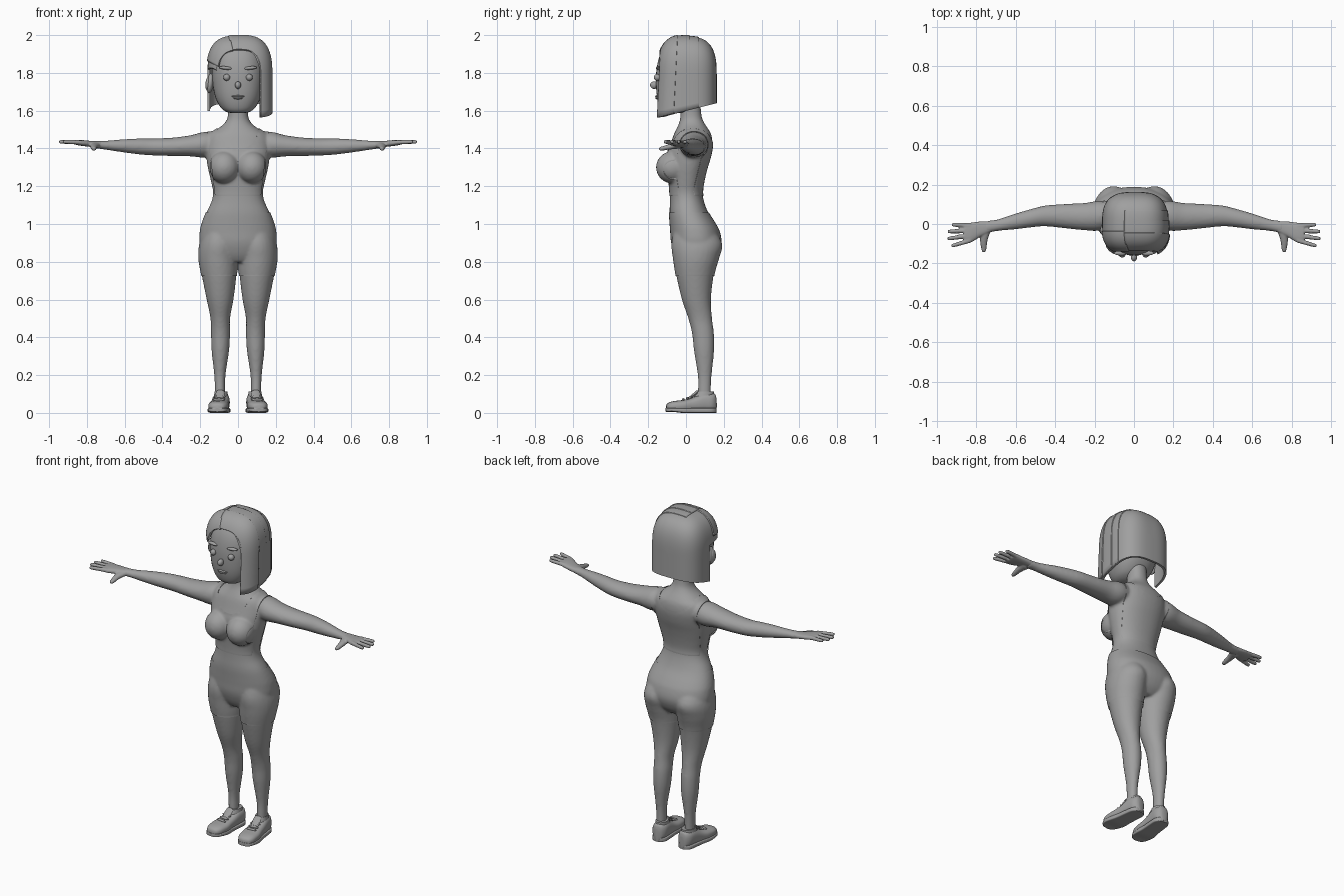
import bpy, bmesh, math
from mathutils import Vector, Matrix

if "Cube" in bpy.data.objects:
    bpy.data.objects.remove(bpy.data.objects["Cube"])

grey = bpy.data.materials.new("plain_grey")
grey.diffuse_color = (0.35, 0.35, 0.35, 1)
grey.use_nodes = True
grey.node_tree.nodes["Principled BSDF"].inputs["Base Color"].default_value = grey.diffuse_color
AXES = {'x': (0, 1, 2), 'y': (1, 0, 2), 'z': (2, 0, 1)}


def spow(v, p):
    return math.copysign(abs(v) ** p, v)


def smooth_rows(rows, steps):
    """Catmull-Rom resampling of a list of section tuples."""
    out = []
    for i in range(len(rows) - 1):
        a, b, c, d = rows[max(i - 1, 0)], rows[i], rows[i + 1], rows[min(i + 2, len(rows) - 1)]
        for s in range(steps):
            t = s / steps
            out.append([0.5 * (2 * q + (r - p) * t + (2 * p - 5 * q + 4 * r - w) * t * t
                        + (3 * q - p - 3 * r + w) * t ** 3) for p, q, r, w in zip(a, b, c, d)])
    return out + [list(rows[-1])]


def loft(bm, axis, rows, n=28, power=2.0, steps=4, flip=1):
    """Sections (position, a0, a1, b0, b1) joined along an axis."""
    ia, ib, ic = AXES[axis]
    rings = []
    for t, a0, a1, b0, b1 in smooth_rows(rows, steps):
        ring = []
        for k in range(n):
            ang = 2 * math.pi * k / n
            p = [0, 0, 0]
            p[ia] = t
            p[ib] = (a0 + a1) / 2 + (a1 - a0) / 2 * spow(math.cos(ang), 2 / power)
            p[ic] = (b0 + b1) / 2 + (b1 - b0) / 2 * spow(math.sin(ang), 2 / power)
            p[0] *= flip
            ring.append(bm.verts.new(p))
        rings.append(ring)
    for r, s in zip(rings, rings[1:]):
        for k in range(n):
            bm.faces.new((r[k], r[(k + 1) % n], s[(k + 1) % n], s[k]))
    bm.faces.new(rings[0])
    bm.faces.new(rings[-1])


def ball(bm, pos, size, rot=0.0, seg=20):
    m = Matrix.Translation(pos) @ Matrix.Rotation(rot, 4, 'Y') @ Matrix.Diagonal((*size, 1))
    bmesh.ops.create_uvsphere(bm, u_segments=seg, v_segments=seg // 2 + 2, radius=1, matrix=m)


def finish(name, bm, angle=45, normals=True):
    if normals:
        bmesh.ops.recalc_face_normals(bm, faces=bm.faces)
    me = bpy.data.meshes.new(name)
    bm.to_mesh(me)
    bm.free()
    me.materials.append(grey)
    ob = bpy.data.objects.new(name, me)
    bpy.context.collection.objects.link(ob)
    shade(ob, angle)
    return ob


def shade(ob, angle=45):
    bpy.ops.object.select_all(action='DESELECT')
    ob.select_set(True)
    bpy.context.view_layer.objects.active = ob
    bpy.ops.object.shade_smooth_by_angle(angle=math.radians(angle))


def apply_mods(ob):
    bpy.context.view_layer.update()
    me = bpy.data.meshes.new_from_object(ob.evaluated_get(bpy.context.evaluated_depsgraph_get()))
    ob.modifiers.clear()
    ob.data = me


def blend(ob, voxel, iterations):
    r = ob.modifiers.new("blend", 'REMESH')
    r.mode, r.voxel_size, r.use_smooth_shade = 'VOXEL', voxel, True
    s = ob.modifiers.new("soften", 'SMOOTH')
    s.factor, s.iterations = 0.5, iterations
    apply_mods(ob)
    shade(ob, 80)


# body: torso, bust, arms and legs blended into one skin
bm = bmesh.new()
torso = [(.80, .10, -.03, .13), (.84, .17, -.055, .165), (.9, .2, -.075, .185), (.96, .199, -.08, .175),
         (1.0, .19, -.083, .155), (1.06, .168, -.087, .118), (1.12, .14, -.085, .095), (1.17, .132, -.085, .087),
         (1.23, .144, -.09, .095), (1.3, .16, -.098, .112), (1.36, .168, -.1, .13), (1.42, .172, -.082, .14),
         (1.47, .158, -.066, .135), (1.5, .115, -.052, .12), (1.53, .075, -.038, .1), (1.57, .054, -.03, .083),
         (1.66, .052, -.03, .075)]
loft(bm, 'z', [(z, -w, w, a, b) for z, w, a, b in torso], n=40, power=2.2)
arm = [(.08, .0, .1, 1.38, 1.47), (.17, -.033, .118, 1.352, 1.488), (.25, -.032, .107, 1.358, 1.47),
       (.35, -.022, .102, 1.36, 1.457), (.45, -.012, .094, 1.363, 1.453), (.52, -.017, .077, 1.368, 1.453),
       (.6, -.027, .054, 1.378, 1.449), (.7, -.037, .022, 1.393, 1.441), (.76, -.052, .016, 1.402, 1.441)]
leg = [(1.0, .03, .165, -.05, .12), (.9, .004, .2, -.073, .187), (.82, .004, .206, -.066, .172),
       (.73, .008, .192, -.052, .147), (.6, .024, .166, -.022, .132), (.5, .042, .146, .012, .138),
       (.42, .042, .143, .032, .148), (.33, .047, .14, .042, .149), (.2, .066, .126, .062, .136),
       (.12, .068, .123, .063, .132), (.05, .068, .123, .063, .132)]
for s in (1, -1):
    ball(bm, (s * .073, -.07, 1.3), (.078, .085, .082), seg=28)
    loft(bm, 'x', arm, flip=s)
    loft(bm, 'z', leg, flip=s)
body = finish("body", bm)
blend(body, .0085, 6)


def neckline(x, y, z):
    """Below 1 inside the scooped opening of the top."""
    low = .13 if y < .03 else .095
    return math.hypot(x / .112, (z - 1.525) / low)


# clothing: slightly raised copies of the skin, trimmed to hems
def garment(name, low, high, sides=None):
    g = bmesh.new()
    g.from_mesh(body.data)
    g.normal_update()
    for v in g.verts:
        v.co += v.normal * .004
    cuts = [((0, 0, low), (0, 0, -1)), ((0, 0, high), (0, 0, 1))]
    if sides:
        cuts += [((sides, 0, 1.4), (1, 0, -.12)), ((-sides, 0, 1.4), (-1, 0, -.12))]
    for co, no in cuts:
        bmesh.ops.bisect_plane(g, geom=g.verts[:] + g.edges[:] + g.faces[:], plane_co=co, plane_no=no,
                               clear_outer=True)
    if sides:
        bmesh.ops.delete(g, geom=[v for v in g.verts if neckline(*v.co) < 1], context='VERTS')
        for v in g.verts:
            d = neckline(*v.co)
            if v.is_boundary and d < 1.15:
                v.co.x /= d
                v.co.z = 1.525 + (v.co.z - 1.525) / d
    rim = [e for e in g.edges if e.is_boundary]
    new = bmesh.ops.extrude_edge_only(g, edges=rim)["geom"]
    for v in new:
        if isinstance(v, bmesh.types.BMVert):
            v.co -= v.normal * .006 if v.normal.length else Vector()
    return finish(name, g, 50, False)


garment("shorts", .73, 1.06)
garment("tank_top", 1.155, 1.6, .152)

# hands
for s, side in ((1, "left"), (-1, "right")):
    bm = bmesh.new()
    loft(bm, 'x', [(.72, -.037, .014, 1.4, 1.438), (.78, -.065, .013, 1.408, 1.44),
                   (.83, -.095, .007, 1.414, 1.445), (.862, -.093, .004, 1.42, 1.445)], flip=s, power=2.5)
    for y0, y1, tip in ((-.008, -.004, .925), (-.033, -.038, .945), (-.058, -.073, .947), (-.083, -.108, .927)):
        loft(bm, 'x', [(.83, y0 - .012, y0 + .012, 1.42, 1.444), (tip - .012, y1 - .01, y1 + .01, 1.425, 1.445),
                       (tip, y1 - .005, y1 + .005, 1.43, 1.441)], n=14, flip=s)
    loft(bm, 'y', [(-.03, .725, .785, 1.4, 1.436), (-.08, .743, .783, 1.395, 1.425),
                   (-.13, .75, .775, 1.388, 1.41), (-.143, .757, .77, 1.393, 1.405)], n=16, flip=s)
    blend(finish(side + "_hand", bm), .0045, 3)

# shoes: sole, upper, collar and laces
for s, side in ((1, "left"), (-1, "right")):
    turn = Matrix.Translation((s * .097, .03, 0)) @ Matrix.Rotation(s * .1, 4, 'Z')
    outline = [(-.137, .018), (-.128, .036), (-.1, .05), (-.05, .054), (.0, .048), (.06, .046), (.1, .043),
               (.122, .03), (.13, .015)]
    tops = (.04, .052, .062, .068, .08, .105, .104, .1, .075)
    for part, extra in (("sole", .003), ("shoe", 0)):
        bm = bmesh.new()
        if part == "sole":
            loft(bm, 'y', [(y, -w - extra, w + extra, .0 if y > -.1 else .006, .026) for y, w in outline], power=6)
        else:
            loft(bm, 'y', [(y + .002, -w, w, .006, h) for (y, w), h in zip(outline, tops)], power=2.6)
            loft(bm, 'z', [(.06, -.042, .042, .0, .122), (.09, -.037, .037, .016, .12), (.112, -.034, .034, .028, .118)])
        bm.transform(turn)
        finish(side + "_" + part, bm, 50)
    bm = bmesh.new()
    for y, z in ((-.045, .07), (-.022, .077), (.0, .087)):
        ball(bm, (0, y, z), (.032, .007, .008), seg=12)
    loft(bm, 'y', [(-.02, -.02, .02, .06, .08), (.01, -.024, .024, .085, .105), (.03, -.022, .022, .1, .122)], n=16)
    bm.transform(turn)
    finish(side + "_laces", bm)

# head
bm = bmesh.new()
skull = [(1.587, .03, -.1, -.03), (1.594, .062, -.122, .0), (1.615, .09, -.138, .04), (1.66, .116, -.151, .08),
         (1.72, .131, -.158, .11), (1.8, .138, -.158, .13), (1.88, .13, -.143, .13), (1.94, .1, -.11, .11),
         (1.97, .04, -.06, .06)]
loft(bm, 'z', [(z, -w, w, a, b) for z, w, a, b in skull], n=36, power=2.3)
finish("head", bm, 60)

# facial features
for name, parts in {
    "eyes": [((s * .06, -.152, 1.776), (.018, .018, .018), 0) for s in (1, -1)],
    "nose": [((0, -.168, 1.735), (.016, .022, .02), 0)],
    "eyebrows": [((s * .066, -.148, 1.826), (.036, .012, .009), s * -.1) for s in (1, -1)],
    "lips": [((0, -.151, 1.676), (.034, .012, .006), 0), ((0, -.151, 1.667), (.025, .012, .007), 0)],
    "ear": [((-.148, -.025, 1.745), (.02, .034, .052), .12), ((-.16, -.033, 1.745), (.012, .022, .036), .12)],
}.items():
    bm = bmesh.new()
    for pos, size, rot in parts:
        ball(bm, pos, size, rot)
    finish(name, bm, 60)

# hair: arches across the head, each at one depth
RX, RY, N = .167, .16, 2.9


def hair_sheet(name, y0, y1, f0, f1, grow=0.0, lean=0.0, ny=14, nf=22, drop0=True, drop1=True):
    """f runs from the left temple (0) over the crown (0.5) to the right temple (1)."""
    bm = bmesh.new()
    grid = []
    for i in range(ny + 1):
        q = i / ny
        y = y0 + (y1 - y0) * (.5 - .5 * math.cos(math.pi * q))
        k = max(1 - abs(y / RY) ** N, 0) ** (1 / N)
        floor = 1.572 + (y + .11) * .25
        row = []
        if drop0:
            row += [(0, floor + (1.78 - floor) * j / 6) for j in range(6)]
        row += [(f0 + (f1 - f0) * j / nf, 1.78) for j in range(nf + 1)]
        if drop1:
            row += [(1, 1.78 + (floor - 1.78) * j / 6) for j in range(1, 7)]
        line = []
        for f, z in row:
            a = math.pi * (1 - f)
            x = (RX + grow) * k * spow(math.cos(a), 2 / N) + .005
            up = (.212 + grow) * k * abs(math.sin(a)) ** (2 / N)
            line.append(bm.verts.new((x, y + .003 + lean * (1.85 - z - up), z + up)))
        grid.append(line)
    for r, s in zip(grid, grid[1:]):
        for j in range(len(r) - 1):
            bm.faces.new((r[j], r[j + 1], s[j + 1], s[j]))
    bmesh.ops.remove_doubles(bm, verts=bm.verts, dist=.0002)
    ob = finish(name, bm)
    sol = ob.modifiers.new("thickness", 'SOLIDIFY')
    sol.thickness, sol.offset = .014, -1
    return ob


bob = hair_sheet("hair_bob", -RY, RY, 0, 1, ny=36, nf=36)
# openings for the face and the ear
bm = bmesh.new()
loft(bm, 'y', [(-.3, -.128, .128, 1.3, 1.935), (-.02, -.128, .128, 1.3, 1.935)], n=48, power=2.8, steps=1)
face_cut = finish("face_cutter", bm)
bm = bmesh.new()
loft(bm, 'y', [(-.3, -.4, -.09, 1.3, 1.85), (.0, -.4, -.09, 1.3, 1.82)], n=32, power=6, steps=1)
ear_cut = finish("ear_cutter", bm)
for c in (face_cut, ear_cut):
    b = bob.modifiers.new("opening", 'BOOLEAN')
    b.operation, b.object, b.solver = 'DIFFERENCE', c, 'EXACT'
apply_mods(bob)
shade(bob, 45)
for c in (face_cut, ear_cut):
    bpy.data.objects.remove(c)

# overlapping locks from the parting down the left side, and a short swept lock
for i, (a, b, g) in enumerate(((.0, .065, .004), (-.07, .015, .008), (-.143, -.055, .013))):
    shade(hair_sheet(f"hair_lock_{i + 1}", a, b, .44, 1, g, -.05 if i == 2 else 0, drop0=False), 45)
shade(hair_sheet("swept_lock", -.143, -.04, .08, .45, .007, drop0=False, drop1=False), 45)
